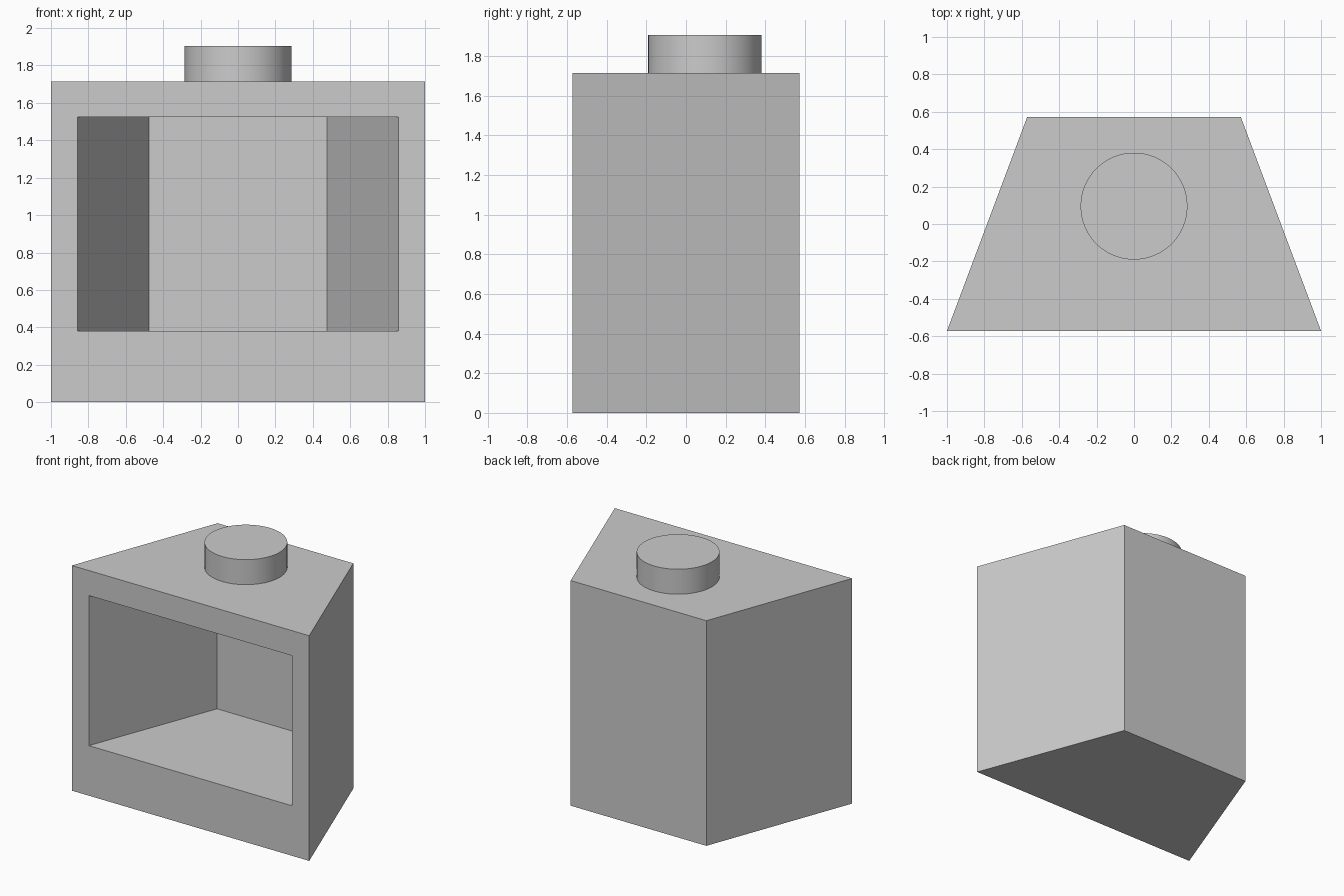
import bpy
import bmesh
import math

cube = bpy.data.objects.get("Cube")
if cube:
    bpy.data.objects.remove(cube, do_unlink=True)

U = 2 / 21            # module that all the dimensions follow
FRONT, BACK = -6 * U, 6 * U
HEIGHT = 18 * U

grey = bpy.data.materials.new("light_grey")
grey.use_nodes = True
colour = (0.6, 0.6, 0.6, 1)
grey.diffuse_color = colour
grey.node_tree.nodes["Principled BSDF"].inputs["Base Color"].default_value = colour


def add_object(name, bm):
    bmesh.ops.recalc_face_normals(bm, faces=bm.faces)
    mesh = bpy.data.meshes.new(name)
    bm.to_mesh(mesh)
    bm.free()
    mesh.materials.append(grey)
    obj = bpy.data.objects.new(name, mesh)
    bpy.context.collection.objects.link(obj)
    return obj


def rectangle(bm, half_width, y, low, high):
    corners = ((-1, low), (1, low), (1, high), (-1, high))
    return [bm.verts.new((side * half_width, y, z)) for side, z in corners]


# Tapered body: a loft from the back, round the front rim and into the recess
bm = bmesh.new()
rings = [
    rectangle(bm, 6 * U, BACK, 0, HEIGHT),
    rectangle(bm, 10.5 * U, FRONT, 0, HEIGHT),
    rectangle(bm, 9 * U, FRONT, 4 * U, 16 * U),
    rectangle(bm, 5 * U, FRONT + 10.5 * U, 4 * U, 16 * U),
]
for a, b in zip(rings, rings[1:]):
    for i in range(4):
        j = (i + 1) % 4
        bm.faces.new((a[i], a[j], b[j], b[i]))
bm.faces.new(rings[0])
bm.faces.new(rings[-1])
add_object("tapered_body", bm)

# Round stud on the top
bm = bmesh.new()
bmesh.ops.create_cone(bm, cap_ends=True, segments=64,
                      radius1=3 * U, radius2=3 * U, depth=2 * U)
stud = add_object("top_stud", bm)
stud.location = (0, U, HEIGHT + U)
bpy.ops.object.select_all(action="DESELECT")
stud.select_set(True)
bpy.context.view_layer.objects.active = stud
bpy.ops.object.shade_smooth_by_angle(angle=math.radians(30))
